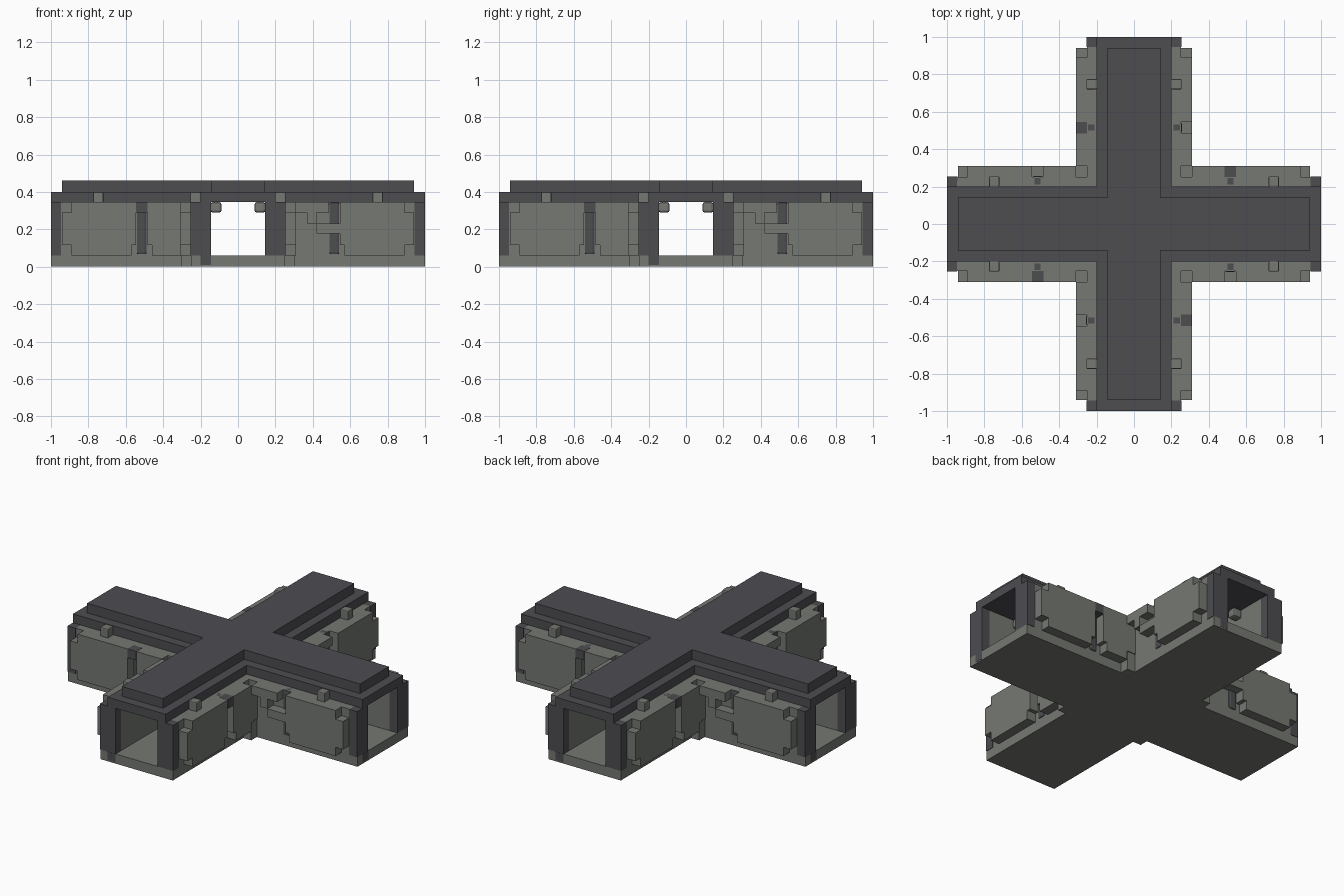
import bpy, bmesh
from math import pi
from mathutils import Matrix, Vector

if "Cube" in bpy.data.objects:
    bpy.data.objects.remove(bpy.data.objects["Cube"])


def material(name, r, g, b):
    m = bpy.data.materials.new(name)
    m.use_nodes = True
    m.diffuse_color = (r, g, b, 1)
    m.node_tree.nodes["Principled BSDF"].inputs["Base Color"].default_value = (r, g, b, 1)
    return m


DARK = material("dark_slate", .074, .072, .081)
GREY = material("stone_grey", .178, .188, .170)


def finish(name, bm, mat):
    bmesh.ops.recalc_face_normals(bm, faces=bm.faces)
    me = bpy.data.meshes.new(name)
    bm.to_mesh(me)
    bm.free()
    me.materials.append(mat)
    ob = bpy.data.objects.new(name, me)
    bpy.context.scene.collection.objects.link(ob)
    return ob


def cross(name, length, half, z0, z1, mat):
    """Plus-shaped slab."""
    bm = bmesh.new()
    quarter = [Vector((half, half, z0)), Vector((half, length, z0)), Vector((-half, length, z0))]
    pts = [Matrix.Rotation(k * pi / 2, 3, 'Z') @ p for k in range(4) for p in quarter]
    face = bm.faces.new([bm.verts.new(p) for p in pts])
    up = bmesh.ops.extrude_face_region(bm, geom=[face])["geom"]
    bmesh.ops.translate(bm, verts=[v for v in up if isinstance(v, bmesh.types.BMVert)],
                        vec=(0, 0, z1 - z0))
    return finish(name, bm, mat)


def on_arms(name, mat, boxes, side=1, bevel=0):
    """Boxes (along arm, outwards, height ranges) repeated on all four arms."""
    bm = bmesh.new()
    for k in range(4):
        for u0, u1, v0, v1, z0, z1 in boxes:
            loc = Vector((u0 + u1, side * (v0 + v1), z0 + z1)) / 2
            mx = (Matrix.Rotation(k * pi / 2, 4, 'Z') @ Matrix.Translation(loc)
                  @ Matrix.Diagonal((u1 - u0, v1 - v0, z1 - z0, 1)))
            bmesh.ops.create_cube(bm, size=1, matrix=mx)
    ob = finish(name, bm, mat)
    if bevel:
        mod = ob.modifiers.new("soft_edges", 'BEVEL')
        mod.width, mod.segments = bevel, 2
    return ob


# Floor and stepped roof
cross("floor", 1, .25, 0, .06, GREY)
cross("roof_slab", 1, .2, .345, .4, DARK)
cross("roof_cap", .942, .142, .4, .46, DARK)

# Open doorway frames
for s, label in ((-1, "right"), (1, "left")):
    on_arms(label + "_door_post", DARK, [(.945, 1, .145, .253, .06, .345)], s)
    # Rounded vent posts, roof-side knobs and ceiling knobs
    on_arms(label + "_vent_post", DARK, [(.487, .543, .2, .257, .065, .345)], s, .012)
    on_arms(label + "_roof_knob", GREY, [(.72, .775, .2, .255, .34, .4)], s, .006)
    on_arms(label + "_ceiling_knob", GREY, [(.72, .775, .088, .147, .29, .345)], s, .012)
    # Outer cladding with notched end
    on_arms(label + "_end_panel", GREY, [(.57, .89, .25, .31, .06, .345),
                                         (.545, .57, .25, .31, .115, .345),
                                         (.89, .942, .25, .31, .115, .29)], s)

# Door post foot
on_arms("door_post_foot", DARK, [(.99, 1.001, .145, .2, .008, .06)], -1)

# Corridor walls
on_arms("right_wall", GREY, [(.145, .945, .145, .25, .06, .345)], -1)
on_arms("left_wall", GREY, [(.25, .945, .145, .25, .06, .345)], 1)

# Pillars in the inner corners
on_arms("corner_pillar", GREY, [(.25, .305, .25, .305, 0, .29)], 1)

# Right side: recessed bay with ledge and bridge over the vent
on_arms("right_ledge", GREY, [(.31, .37, .25, .31, .29, .345),
                              (.37, .42, .25, .31, .23, .345),
                              (.42, .487, .25, .31, .29, .345)], -1)
on_arms("right_bridge", GREY, [(.42, .545, .25, .31, .178, .23)], -1)

# Left side: second panel and dark cap above the vent
on_arms("left_inner_panel", GREY, [(.31, .46, .25, .31, .06, .345),
                                   (.46, .485, .25, .31, .115, .345),
                                   (.25, .31, .25, .31, .115, .29)], 1)
on_arms("left_vent_cap", DARK, [(.485, .545, .25, .311, .29, .346)], 1)
